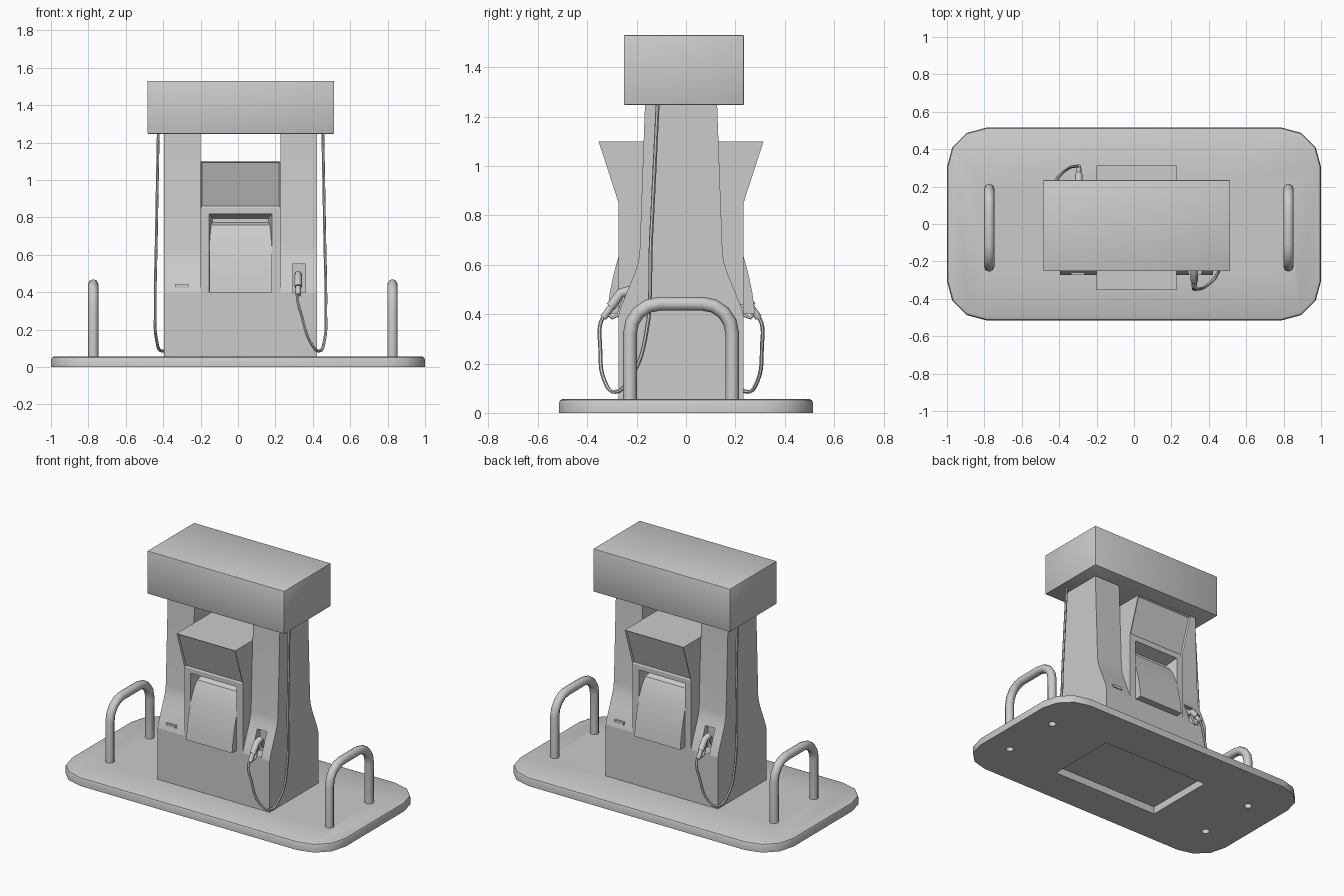
import bpy, bmesh
from math import pi, cos, sin
from mathutils import Vector

cube = bpy.data.objects.get("Cube")
if cube:
    bpy.data.objects.remove(cube, do_unlink=True)

PIVOT = Vector((0.0135, -0.02, 0))   # the two-sided pump turns about this axis

grey = bpy.data.materials.new("plain_grey")
grey.use_nodes = True
grey.diffuse_color = (0.6, 0.6, 0.6, 1)
grey.node_tree.nodes["Principled BSDF"].inputs["Base Color"].default_value = (0.6, 0.6, 0.6, 1)


def activate(ob):
    bpy.ops.object.select_all(action='DESELECT')
    ob.select_set(True)
    bpy.context.view_layer.objects.active = ob


def finish(name, bm, loc=PIVOT):
    bmesh.ops.recalc_face_normals(bm, faces=bm.faces[:])
    me = bpy.data.meshes.new(name)
    bm.to_mesh(me)
    bm.free()
    me.materials.append(grey)
    ob = bpy.data.objects.new(name, me)
    ob.location = loc
    bpy.context.collection.objects.link(ob)
    return ob


def smooth(ob, angle=0.6):
    activate(ob)
    bpy.ops.object.shade_smooth_by_angle(angle=angle)


def box_bm(lo, hi):
    bm = bmesh.new()
    bmesh.ops.create_cube(bm, size=1)
    for v in bm.verts:
        v.co = [(l + h) / 2 + c * (h - l) for l, h, c in zip(lo, hi, v.co)]
    return bm


def prism(profile, x0, x1):
    """Extrude a (y, z) profile from x0 to x1."""
    bm = bmesh.new()
    face = bm.faces.new([bm.verts.new((x0, y, z)) for y, z in profile])
    new = bmesh.ops.extrude_face_region(bm, geom=[face])["geom"]
    bmesh.ops.translate(bm, vec=(x1 - x0, 0, 0),
                        verts=[g for g in new if isinstance(g, bmesh.types.BMVert)])
    return bm


def mirrored(half):
    """Close a half profile about y = 0."""
    return half + [(-y, z) for y, z in reversed(half)]


def tube(name, pts, radius, smooth_path=False, sides=2, loc=PIVOT):
    cu = bpy.data.curves.new(name, 'CURVE')
    cu.dimensions = '3D'
    cu.bevel_depth = radius
    cu.bevel_resolution = sides
    cu.use_fill_caps = True
    cu.resolution_u = 6
    sp = cu.splines.new('BEZIER' if smooth_path else 'POLY')
    if smooth_path:
        sp.bezier_points.add(len(pts) - 1)
        for p, co in zip(sp.bezier_points, pts):
            p.co = co
            p.handle_left_type = p.handle_right_type = 'AUTO'
    else:
        sp.points.add(len(pts) - 1)
        for p, co in zip(sp.points, pts):
            p.co = (*co, 1)
    ob = bpy.data.objects.new(name, cu)
    ob.location = loc
    bpy.context.collection.objects.link(ob)
    cu.materials.append(grey)
    activate(ob)
    bpy.ops.object.convert(target='MESH')
    ob = bpy.context.object
    smooth(ob, 0.9)
    return ob


def cut(ob, cutter):
    mod = ob.modifiers.new("cut", 'BOOLEAN')
    mod.operation = 'DIFFERENCE'
    mod.solver = 'EXACT'
    mod.object = cutter
    cutter.hide_render = True
    activate(ob)
    bpy.ops.object.modifier_apply(modifier=mod.name)
    bpy.data.objects.remove(cutter, do_unlink=True)


def twin(ob):
    """Copy a part to the opposite side of the pump."""
    other = ob.copy()
    other.name = "back_" + ob.name
    other.rotation_euler.z = pi
    bpy.context.collection.objects.link(other)


# Island base: rounded slab with softened top rim
bm = box_bm((-1, -0.515, 0), (1, 0.515, 0.057))
uprights = [e for e in bm.edges if abs(e.verts[0].co.z - e.verts[1].co.z) > 0.01]
bmesh.ops.bevel(bm, geom=uprights, offset=0.21, segments=3, profile=0.5, affect='EDGES')
rim = [e for e in bm.edges if all(v.co.z > 0.05 for v in e.verts)]
bmesh.ops.bevel(bm, geom=rim, offset=0.018, segments=2, profile=0.5, affect='EDGES')
base = finish("island_base", bm, (0, 0, 0))
cut(base, finish("well_cutter", box_bm((-0.4, -0.245, -0.1), (0.4, 0.245, 0.2))))

# Guard hoops, set into holes in the base
LEG, TOP, R = 0.207, 0.442, 0.12
arc = [(LEG - R + R * cos(a), TOP - R + R * sin(a)) for a in [i * pi / 8 for i in range(5)]]
hoop = mirrored([(LEG, 0.04)] + arc)
for side, x in (("right", -0.774), ("left", 0.826)):
    at = Vector((x, PIVOT.y, 0))
    for y in (-LEG, LEG):
        bm = bmesh.new()
        bmesh.ops.create_cone(bm, cap_ends=True, segments=12, radius1=0.025,
                              radius2=0.025, depth=0.4)
        cut(base, finish("hole_cutter", bm, at + Vector((0, y, 0))))
    tube(side + "_guard_hoop", [(0, y, z) for y, z in hoop], 0.028, loc=at)
smooth(base)

# Pump plinth and canopy
finish("plinth", box_bm((-0.4085, -0.253, 0.05), (0.4085, 0.253, 0.395)))
bm = box_bm((-0.4985, -0.232, 1.247), (0.5, 0.255, 1.53))
bmesh.ops.bevel(bm, geom=bm.edges[:], offset=0.005, segments=2, profile=0.5, affect='EDGES')
smooth(finish("canopy", bm))

# Flared side column with nozzle pocket
flare = [(0.253, 0.395), (0.245, 0.425), (0.215, 0.5), (0.19, 0.56),
         (0.175, 0.605), (0.168, 0.645), (0.146, 1.25)]
column = finish("side_column", prism(mirrored(flare), 0.2135, 0.4085))
cut(column, finish("pocket_cutter", box_bm((0.277, -0.4, 0.4), (0.347, -0.165, 0.55))))
smooth(column)
twin(column)

# Central cabinet with leaning display heads
bm = prism(mirrored([(0.253, 0.395), (0.253, 0.85), (0.334, 1.1)]), -0.2135, 0.2135)
bmesh.ops.recalc_face_normals(bm, faces=bm.faces[:])
screens = [f for f in bm.faces if abs(f.normal.x) < 0.1 and -0.6 < f.normal.z < -0.1]
bmesh.ops.inset_individual(bm, faces=screens, thickness=0.012, depth=-0.008)
cabinet = finish("cabinet", bm)
for turn in (0, pi):
    bm = box_bm((-0.168, -0.254, 0.4), (0.168, -0.17, 0.82))
    for v in bm.verts:               # recess narrows toward its back
        if v.co.y > -0.2:
            v.co.x *= 0.89
            v.co.z = min(v.co.z, 0.795)
    recess = finish("recess_cutter", bm)
    recess.rotation_euler.z = turn
    cut(cabinet, recess)

# Bulging keypad panel inside the recess
bulge = [(-0.165, 0.4), (-0.165, 0.775), (-0.2, 0.76), (-0.225, 0.715), (-0.25, 0.645),
         (-0.271, 0.57), (-0.288, 0.49), (-0.3, 0.4)]
panel = finish("keypad_panel", prism(bulge, -0.167, 0.167))
smooth(panel, 0.4)
twin(panel)

# Receipt ledge
twin(finish("receipt_ledge", box_bm((-0.349, -0.252, 0.424), (-0.278, -0.21, 0.442))))

# Hose hanging from the canopy
twin(tube("hose", [(0.44, -0.095, 1.25), (0.45, -0.122, 0.7), (0.456, -0.145, 0.3),
                   (0.45, -0.2, 0.15), (0.42, -0.268, 0.085), (0.375, -0.31, 0.13),
                   (0.325, -0.328, 0.28), (0.305, -0.328, 0.355), (0.303, -0.312, 0.395)],
          0.008, smooth_path=True, sides=1))

# Nozzle: grip, body, spout and trigger guard
X = 0.308
for name, path, r in (
        ("nozzle_grip", [(-0.315, 0.385), (-0.275, 0.44)], 0.014),
        ("nozzle_body", [(-0.285, 0.43), (-0.245, 0.485), (-0.205, 0.495)], 0.02),
        ("nozzle_spout", [(-0.21, 0.495), (-0.19, 0.48), (-0.17, 0.43)], 0.011),
        ("trigger_guard", [(-0.3, 0.405), (-0.28, 0.385), (-0.255, 0.395), (-0.23, 0.47)], 0.007)):
    twin(tube(name, [(X, y, z) for y, z in path], r))
